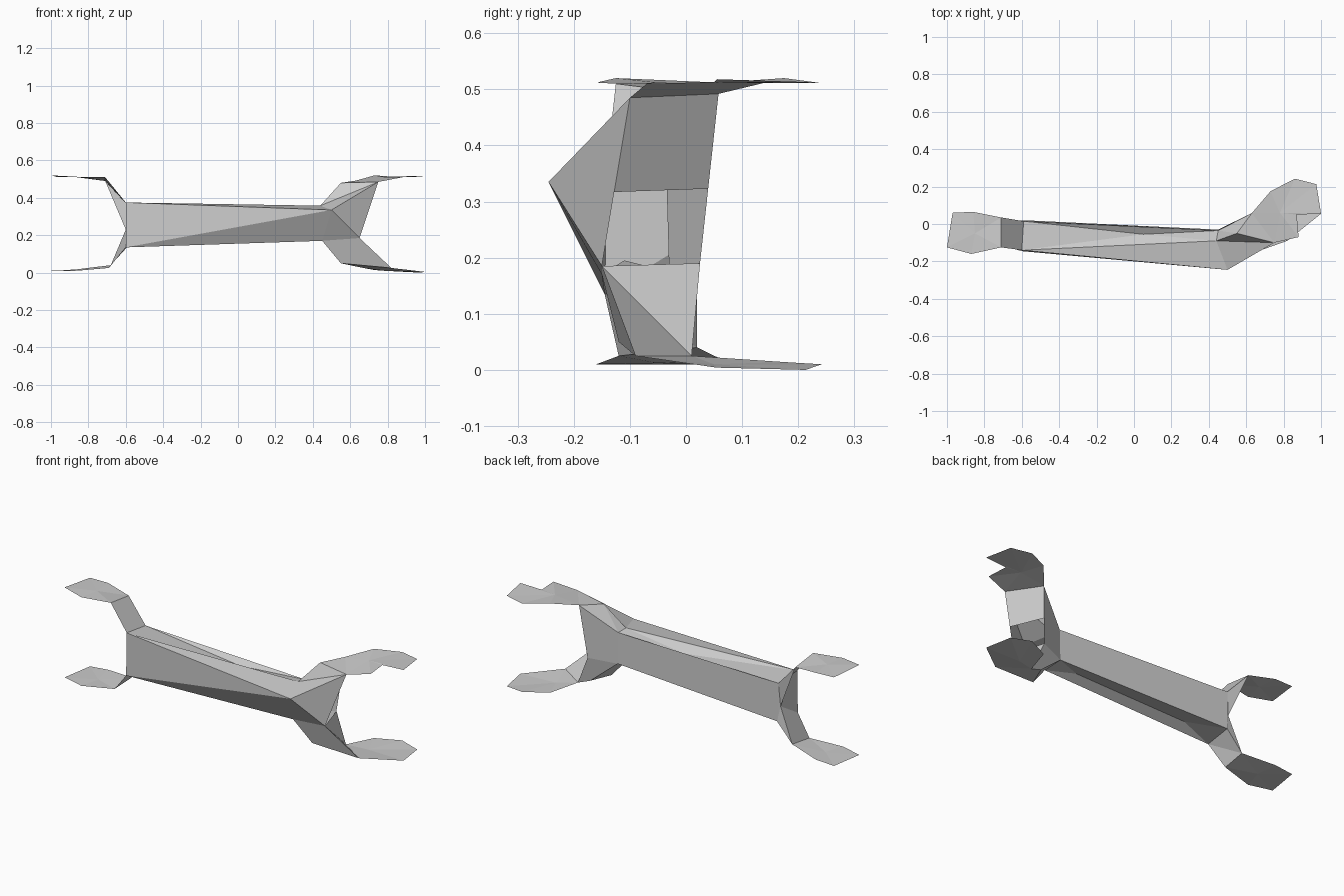
import bpy
import bmesh
from mathutils import Vector

default_cube = bpy.data.objects.get("Cube")
if default_cube:
    bpy.data.objects.remove(default_cube, do_unlink=True)

# One plain grey for the whole model
grey = bpy.data.materials.new("plain grey")
grey.use_nodes = True
colour = (0.6, 0.6, 0.6, 1.0)
grey.diffuse_color = colour
grey.node_tree.nodes["Principled BSDF"].inputs["Base Color"].default_value = colour


def panel_object(name, points, panels):
    """Make a flat-shaded object from named corners and panels between them."""
    bm = bmesh.new()
    corner = {key: bm.verts.new(Vector(place)) for key, place in points.items()}
    for panel in panels:
        bm.faces.new([corner[key] for key in panel.split()])
    unused = [vert for vert in bm.verts if not vert.link_faces]
    bmesh.ops.delete(bm, geom=unused, context='VERTS')
    bmesh.ops.recalc_face_normals(bm, faces=bm.faces)
    mesh = bpy.data.meshes.new(name)
    bm.to_mesh(mesh)
    bm.free()
    mesh.materials.append(grey)
    part = bpy.data.objects.new(name, mesh)
    bpy.context.collection.objects.link(part)
    return part


def flap(name, root, outline, heights, hub):
    """Make a thin flap as a fan around a hub, from its root edge to its rim."""
    rim = [(x, y, z) for (x, y), z in zip(outline, heights)]
    rim = [trunk[f"{root}_back"]] + rim + [trunk[f"{root}_front"]]
    points = {"hub": hub}
    points.update({f"rim{i}": place for i, place in enumerate(rim)})
    panels = [f"hub rim{i} rim{(i + 1) % len(rim)}" for i in range(len(rim))]
    return panel_object(name, points, panels)


# Corners of the long trunk and of the roots of the four flaps
trunk = {
    "right_top_front": (-.6, -.14, .375),
    "right_top_back": (-.59, .015, .36),
    "right_mid_front": (-.6, -.145, .135),
    "right_mid_back": (-.6, .01, .23),
    "right_low_back": (-.585, .02, .145),
    "right_crown_front": (-.71, -.125, .51),
    "right_crown_back": (-.71, .035, .49),
    "right_foot_front": (-.69, -.12, .025),
    "right_foot_back": (-.68, .02, .04),
    "peak": (.5, -.245, .335),
    "ridge_front": (.44, -.09, .358),
    "ridge_back": (.45, -.035, .35),
    "top_groove": (.05, -.055, .33),
    "left_low_front": (.45, -.15, .17),
    "left_low_back": (.45, -.03, .175),
    "bottom_groove_right": (-.4, -.09, .165),
    "bottom_groove_left": (.28, -.11, .195),
    "shoulder": (.55, -.05, .48),
    "left_crown_front": (.75, -.1, .485),
    "left_crown_back": (.63, .058, .492),
    "left_mid_front": (.65, -.15, .185),
    "left_mid_back": (.6, .025, .19),
    "left_foot_front": (.82, -.09, .025),
    "left_foot_back": (.67, .01, .025),
    "left_heel_front": (.55, -.12, .05),
    "left_heel_back": (.6, .0, .05),
}

# The open end on the left stops partway down the overhanging web
for side in ("front", "back"):
    top = Vector(trunk[f"left_crown_{side}"])
    bottom = Vector(trunk[f"left_mid_{side}"])
    trunk[f"left_web_{side}"] = top.lerp(bottom, .56)

# Long trunk with a shallow groove along its top and bottom
panel_object("trunk", trunk, [
    "right_top_front right_mid_front peak",
    "right_mid_front left_low_front peak",
    "right_top_front peak ridge_front",
    "right_top_front ridge_front top_groove",
    "right_top_front top_groove right_top_back",
    "right_top_back top_groove ridge_back",
    "top_groove ridge_front ridge_back",
    "right_top_back ridge_back left_low_back right_low_back",
    "right_mid_front right_low_back bottom_groove_right",
    "right_low_back left_low_back bottom_groove_left bottom_groove_right",
    "right_mid_front bottom_groove_right bottom_groove_left left_low_front",
    "bottom_groove_left left_low_back left_low_front",
])

# Right end: flat wall, sloping struts and one back gusset
panel_object("right_end", trunk, [
    "right_top_front right_top_back right_crown_back right_crown_front",
    "right_top_front right_top_back right_mid_back right_mid_front",
    "right_top_back right_mid_back right_crown_back",
    "right_top_back right_low_back right_mid_back",
    "right_mid_front right_mid_back right_foot_back right_foot_front",
    "right_mid_front right_foot_front right_foot_back right_low_back",
    "right_mid_back right_low_back right_foot_back",
])

# Left end: upper arm, open web and lower arm
panel_object("left_upper_arm", trunk, [
    "ridge_front peak left_crown_front",
    "ridge_front left_crown_front shoulder",
    "ridge_front shoulder ridge_back",
    "ridge_back shoulder left_crown_back",
    "shoulder left_crown_front left_crown_back",
    "peak left_mid_front left_web_front left_crown_front",
    "peak left_low_front left_mid_front",
    "left_crown_front left_web_front left_web_back left_crown_back",
    "ridge_back left_crown_back left_web_back left_mid_back left_low_back",
])
panel_object("left_lower_arm", trunk, [
    "left_low_front left_heel_front left_foot_front left_mid_front",
    "left_mid_front left_foot_front left_foot_back",
    "left_mid_front left_foot_back left_mid_back",
    "left_low_front left_low_back left_heel_back left_heel_front",
    "left_low_back left_mid_back left_foot_back left_heel_back",
    "left_heel_front left_heel_back left_foot_back left_foot_front",
])

# Flaps: the right pair share one outline, the left pair differ by a notch
right_rim = [(-.86, .065), (-.97, .06), (-1, -.125), (-.87, -.16)]
left_rim = [(.73, .175), (.86, .242), (.975, .213), (1, .055)]
notch = [(.87, .05), (.88, -.07)]

flap("right_upper_flap", "right_crown", right_rim, [.51, .512, .52, .512], (-.85, -.05, .512))
flap("right_lower_flap", "right_foot", right_rim, [.018, .01, .01, .01], (-.84, -.05, .012))
flap("left_upper_flap", "left_crown", left_rim + notch,
     [.52, .511, .513, .518, .513, .51], (.78, .06, .512))
flap("left_lower_flap", "left_foot", left_rim, [.014, .01, .0, .004], (.78, .05, .01))
